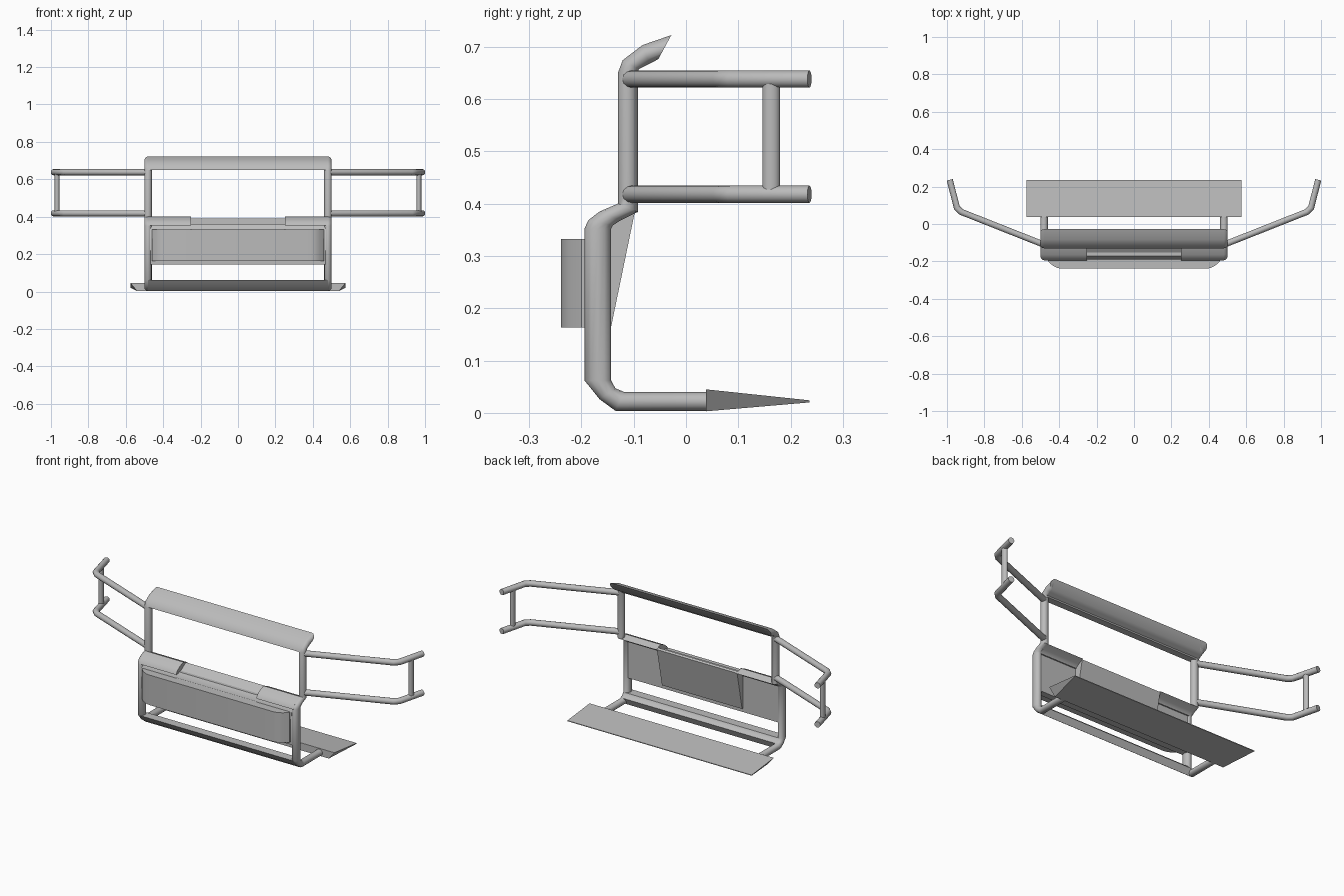
import bpy, bmesh
from math import cos, sin, pi, radians
from mathutils import Vector

if "Cube" in bpy.data.objects:
    bpy.data.objects.remove(bpy.data.objects["Cube"])

steel = bpy.data.materials.new("brushed_grey_steel")
steel.use_nodes = True
GREY = (0.5, 0.5, 0.5, 1)
steel.diffuse_color = GREY
steel.node_tree.nodes["Principled BSDF"].inputs["Base Color"].default_value = GREY


def loft(name, rings, angle=40):
    """Skin a list of equal-sized vertex rings and cap both ends."""
    bm = bmesh.new()
    loops = [[bm.verts.new(p) for p in ring] for ring in rings]
    n = len(loops[0])
    for a, b in zip(loops, loops[1:]):
        for i in range(n):
            j = (i + 1) % n
            bm.faces.new((a[i], a[j], b[j], b[i]))
    bm.faces.new(loops[0])
    bm.faces.new(loops[-1])
    bmesh.ops.recalc_face_normals(bm, faces=bm.faces)
    mesh = bpy.data.meshes.new(name)
    bm.to_mesh(mesh)
    bm.free()
    mesh.materials.append(steel)
    obj = bpy.data.objects.new(name, mesh)
    bpy.context.collection.objects.link(obj)
    bpy.ops.object.select_all(action='DESELECT')
    obj.select_set(True)
    bpy.context.view_layer.objects.active = obj
    bpy.ops.object.shade_smooth_by_angle(angle=radians(angle))
    return obj


def bar(name, profile, x0, x1):
    """Extrude a (y, z) profile along x."""
    return loft(name, [[(x, y, z) for y, z in profile] for x in (x0, x1)])


def oval(centre, u, v, sides=12):
    return [centre + u * cos(2 * pi * i / sides) + v * sin(2 * pi * i / sides)
            for i in range(sides)]


def tube(name, path, radius):
    """Sweep a circle along a path in a level plane, with mitred corners."""
    pts = [Vector(p) for p in path]
    rings = []
    for i, p in enumerate(pts):
        before = (p - pts[i - 1]).normalized() if i else None
        after = (pts[i + 1] - p).normalized() if i < len(pts) - 1 else None
        before, after = before or after, after or before
        mitre = (before + after).normalized()
        up = Vector((0, 0, 1))
        side = mitre.cross(up) * (radius / mitre.dot(after))
        rings.append(oval(p, side, up * radius))
    return loft(name, rings)


# Shared bends, as (outer, inner) edge points in the side plane
lower_bend = [((-.135, .004), (-.118, .04)),
              ((-.165, .026), (-.135, .047)),
              ((-.194, .062), (-.143, .062))]
middle_bend = [((-.194, .352), (-.143, .352)),
               ((-.187, .368), (-.14, .358)),
               ((-.165, .385), (-.125, .368)),
               ((-.13, .4), (-.092, .384))]
top_bend = [((-.13, .65), (-.092, .65)),
            ((-.121, .674), (-.09, .657)),
            ((-.083, .703), (-.07, .667)),
            ((-.028, .722), (-.053, .676))]
foot = [((.045, .004), (.045, .04))]
upright_edges = foot + lower_bend + middle_bend + [((-.13, .41), (-.092, .41))] + top_bend


def outline(bend):
    return [a for a, b in bend] + [b for a, b in reversed(bend)]


# Bent uprights, side arms and corner caps
for side, s in (("left", 1), ("right", -1)):
    rings = []
    for a, b in upright_edges:
        a, b = Vector((s * .481, *a)), Vector((s * .481, *b))
        rings.append(oval((a + b) / 2, (a - b) / 2, Vector((.02, 0, 0))))
    loft(side + "_upright", rings)

    for level, z in (("upper", .638), ("lower", .418)):
        tube(f"{side}_{level}_arm",
             [(s * .475, -.113, z), (s * .925, .065, z),
              (s * .947, .087, z), (s * .985, .236, z)], .0165)
    post_rings = [oval(Vector((s * .967, .163, z)), Vector((.013, 0, 0)),
                       Vector((0, .017, 0))) for z in (.42, .636)]
    loft(side + "_arm_post", post_rings)

    bar(side + "_corner_cap", outline(middle_bend), s * .25, s * .48)

# Cross members that follow the bends
bar("top_visor", outline(top_bend), -.481, .481)
bar("lower_crossbar", outline(lower_bend), -.481, .481)

# Backing panel and the wedge in its middle
bar("backing_panel", [(-.185, .145), (-.15, .145), (-.15, .36), (-.17, .36), (-.193, .33)],
    -.47, .47)
bar("centre_wedge", [(-.19, .165), (-.143, .165), (-.098, .383), (-.108, .39), (-.193, .332)],
    -.25, .25)

# Front plate with rounded ends
half = [(.46, -.19), (.46, -.2), (.435, -.222), (.41, -.235), (.385, -.239)]
plan = half + [(-x, y) for x, y in reversed(half)]
loft("front_plate", [[(x, y, z) for x, y in plan] for z in (.163, .332)])

# Tapered skid plate
loft("skid_plate", [
    [(-.54, .038, .003), (.54, .038, .003), (.575, .038, .045), (-.575, .038, .045)],
    [(-.575, .236, .02), (.575, .236, .02), (.575, .236, .024), (-.575, .236, .024)]])
